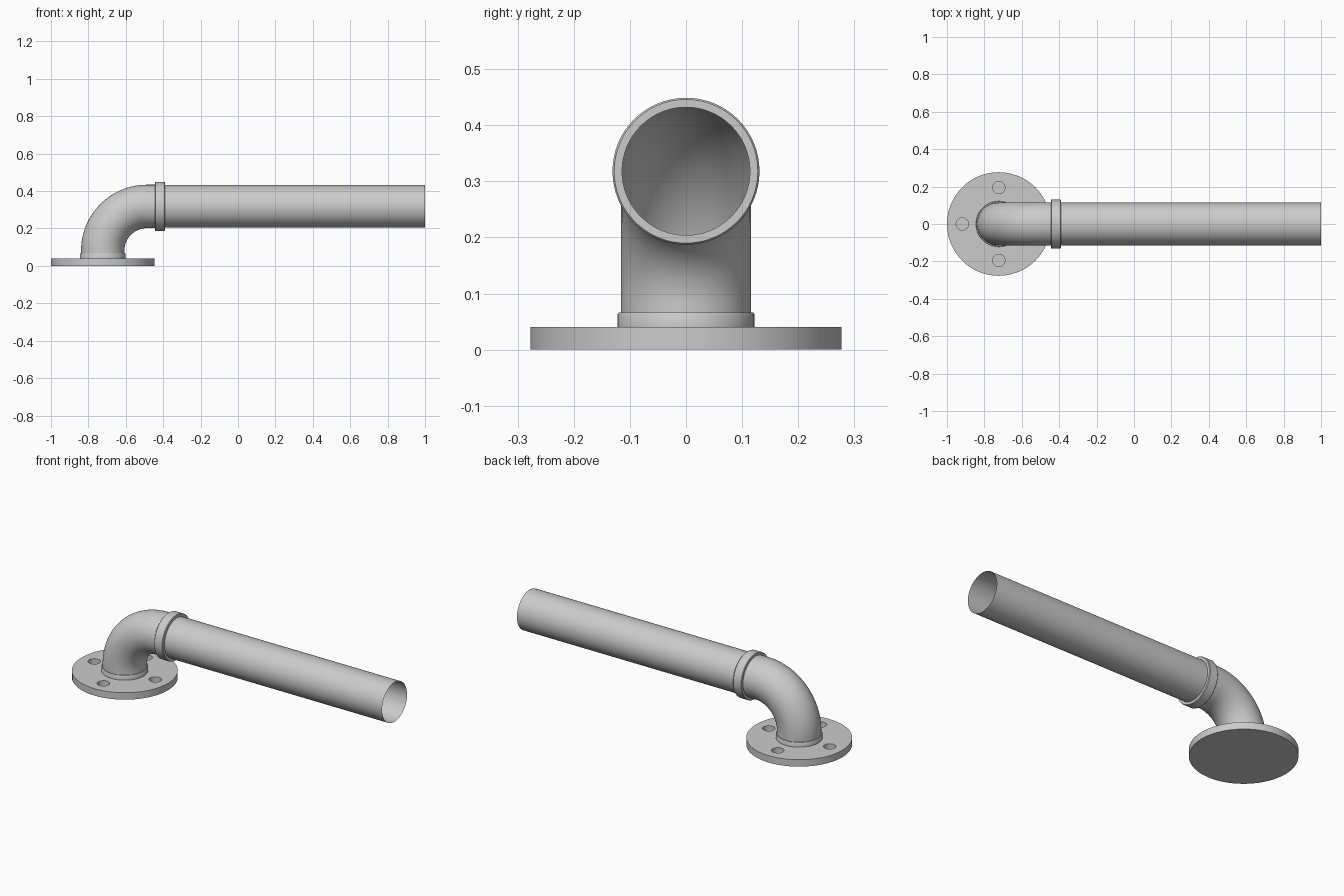
import bpy, bmesh
from math import sin, cos, pi, radians

if "Cube" in bpy.data.objects:
    bpy.data.objects.remove(bpy.data.objects["Cube"])

FX, AXIS_Z, R = -0.723, 0.318, 0.115   # flange centre, pipe axis height, pipe radius
SIDES = 64


def loft(name, stations, caps=False, sides=SIDES):
    """Skin circles given as (x, z, axis tilt from vertical, radius)."""
    bm = bmesh.new()
    rings = []
    for x, z, t, r in stations:
        rings.append([bm.verts.new((x + r * cos(a) * cos(t), r * sin(a), z - r * cos(a) * sin(t)))
                      for a in (2 * pi * i / sides for i in range(sides))])
    for a, b in zip(rings, rings[1:]):
        for i in range(sides):
            j = (i + 1) % sides
            bm.faces.new((a[i], a[j], b[j], b[i]))
    if caps:
        bm.faces.new(rings[0][::-1])
        bm.faces.new(rings[-1])
    mesh = bpy.data.meshes.new(name)
    bm.to_mesh(mesh)
    bm.free()
    ob = bpy.data.objects.new(name, mesh)
    bpy.context.collection.objects.link(ob)
    return ob


def smooth(ob):
    bpy.ops.object.select_all(action='DESELECT')
    ob.select_set(True)
    bpy.context.view_layer.objects.active = ob
    bpy.ops.object.shade_smooth_by_angle(angle=radians(35))


# Flange disc with four blind bolt holes
flange = loft("flange", [(FX, 0, 0, 0.277), (FX, 0.04, 0, 0.277)], caps=True)
for k in range(4):
    cx, cy = 0.195 * cos(k * pi / 2), 0.195 * sin(k * pi / 2)
    cutter = loft(f"bolt_hole_cutter_{k}", [(FX + cx, 0.01, 0, 0.033), (FX + cx, 0.06, 0, 0.033)],
                  caps=True, sides=32)
    cutter.location.y = cy
    cutter.hide_render = True
    cutter.hide_set(True)
    mod = flange.modifiers.new("bolt_hole", 'BOOLEAN')
    mod.operation = 'DIFFERENCE'
    mod.solver = 'EXACT'
    mod.object = cutter

# Base collar where the elbow meets the flange
base_collar = loft("base_collar", [(FX, z, 0, r) for z, r in
                   ((0.039, 0.122), (0.063, 0.122), (0.066, 0.12), (0.066, R))])

# Elbow: short riser, quarter bend, short run into the socket
BEND = 0.236
bend_x, bend_z = FX + BEND, AXIS_Z - BEND
stations = [(FX, 0.039, 0, 0.116)]
for i in range(33):
    t = i / 32 * pi / 2
    stations.append((bend_x - BEND * cos(t), bend_z + BEND * sin(t), t, 0.116))
stations.append((-0.43, AXIS_Z, pi / 2, 0.116))
elbow = loft("elbow", stations)

# Socket ring around the joint
socket_ring = loft("socket_ring", [(x, AXIS_Z, pi / 2, r) for x, r in
                   ((-0.445, R), (-0.445, 0.128), (-0.442, 0.131), (-0.394, 0.131),
                    (-0.39, 0.128), (-0.39, R - 0.001))])

# Long straight pipe, open at the end
pipe = loft("straight_pipe", [(-0.44, AXIS_Z, pi / 2, 0.114), (1.0, AXIS_Z, pi / 2, 0.114)])

for part in (flange, base_collar, elbow, socket_ring, pipe):
    smooth(part)
